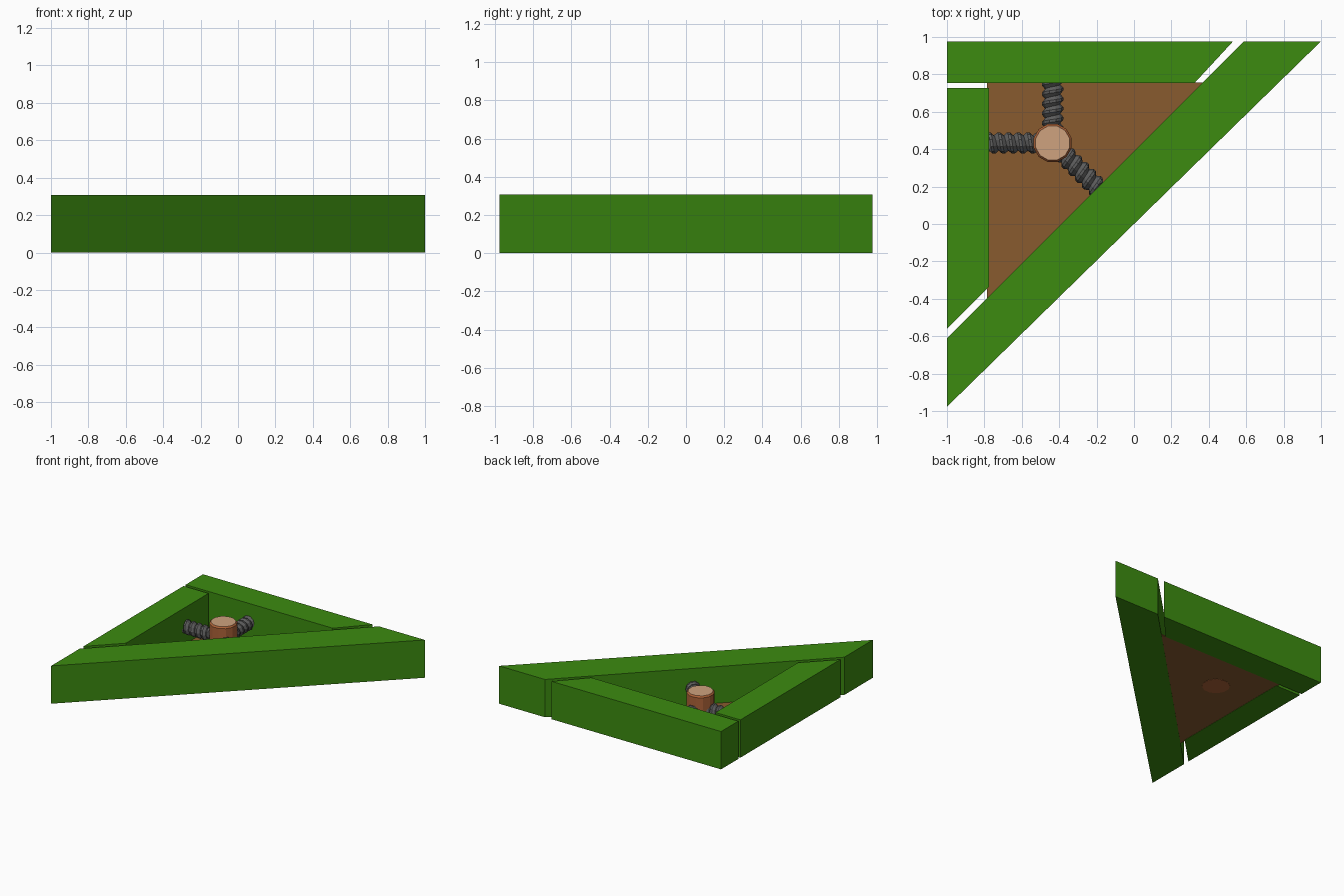
import bpy, bmesh, math
from mathutils import Vector

if "Cube" in bpy.data.objects:
    bpy.data.objects.remove(bpy.data.objects["Cube"])


def material(name, rgb):
    m = bpy.data.materials.new(name)
    m.diffuse_color = (*rgb, 1)
    m.use_nodes = True
    m.node_tree.nodes["Principled BSDF"].inputs["Base Color"].default_value = m.diffuse_color
    return m


green = material("leaf green", (0.045, 0.26, 0.005))
brown = material("floor brown", (0.25, 0.105, 0.028))
orange = material("bark orange", (0.42, 0.125, 0.04))
tan = material("cut wood tan", (0.62, 0.36, 0.21))
grey = material("dark steel", (0.11, 0.11, 0.11))


def finish(bm, name, *mats):
    bmesh.ops.recalc_face_normals(bm, faces=bm.faces)
    me = bpy.data.meshes.new(name)
    bm.to_mesh(me)
    bm.free()
    for m in mats:
        me.materials.append(m)
    ob = bpy.data.objects.new(name, me)
    bpy.context.collection.objects.link(ob)
    return ob


def prism(name, outline, z0, z1, mat):
    bm = bmesh.new()
    face = bm.faces.new([bm.verts.new((x, y, z0)) for x, y in outline])
    ext = bmesh.ops.extrude_face_region(bm, geom=[face], use_keep_orig=True)
    for v in ext["geom"]:
        if isinstance(v, bmesh.types.BMVert):
            v.co.z = z1
    return finish(bm, name, mat)


# Three walls of the triangle, with narrow gaps between them
H, Y = 0.308, 0.977
prism("back_wall", [(-1, Y), (-1, 0.755), (0.325, 0.755), (0.53, Y)], 0, H, green)
prism("left_wall", [(-1, 0.728), (-1, -0.56), (-0.775, -0.335), (-0.775, 0.728)], 0, H, green)
prism("diagonal_wall", [(-1, -Y), (1, Y), (0.587, Y), (-1, -0.61)], 0, H, green)

# Thin floor plate
prism("floor", [(-0.785, 0.756), (-0.785, -0.395), (0.366, 0.756)], 0.002, 0.01, brown)

# Centre post with bevelled rim and pale top
CX, CY, TOP, N = -0.435, 0.433, 0.283, 12
bm = bmesh.new()
rings = []
for r, z in ((0.105, 0.0), (0.105, TOP - 0.012), (0.094, TOP)):
    rings.append([bm.verts.new((CX + r * math.cos(2 * math.pi * (i + 0.5) / N),
                                CY + r * math.sin(2 * math.pi * (i + 0.5) / N), z))
                  for i in range(N)])
for a, b in zip(rings, rings[1:]):
    for i in range(N):
        bm.faces.new((a[i], a[(i + 1) % N], b[(i + 1) % N], b[i]))
bm.faces.new(rings[0])
bm.faces.new(rings[2]).material_index = 1
finish(bm, "centre_post", orange, tan)


# Threaded rods from the post to each wall
def screw(name, angle, start, end, radius=0.057, core=0.041, pitch=0.052, sides=10):
    d = Vector((math.cos(angle), math.sin(angle), 0))
    side, up = Vector((-d.y, d.x, 0)), Vector((0, 0, 1))
    origin = Vector((CX, CY, 0.15))
    bm = bmesh.new()
    steps = int((end - start) / pitch * sides)
    rows = []
    # each row sweeps the helix; columns: root then crest of the thread
    for k in range(steps + sides + 1):
        a = 2 * math.pi * k / sides
        radial = side * math.cos(a) + up * math.sin(a)
        row = []
        for r, off in ((core, 0), (radius, 0.36), (radius, 0.64)):
            t = start + (k / sides - 1 + off) * pitch
            t = min(max(t, start), end)
            row.append(bm.verts.new(origin + d * t + radial * r))
        rows.append(row)
    for k in range(len(rows) - 1):
        a, b = rows[k], rows[k + 1]
        for j in range(2):
            bm.faces.new((a[j], b[j], b[j + 1], a[j + 1]))
        if k + sides + 1 < len(rows):
            c, e = rows[k + sides], rows[k + sides + 1]
            bm.faces.new((a[2], b[2], e[0], c[0]))
    bmesh.ops.remove_doubles(bm, verts=bm.verts, dist=1e-5)
    finish(bm, name, grey)


screw("back_screw", math.pi / 2, 0.08, 0.325)
screw("left_screw", math.pi, 0.08, 0.343)
screw("diagonal_screw", -math.pi / 4, 0.08, 0.345)
